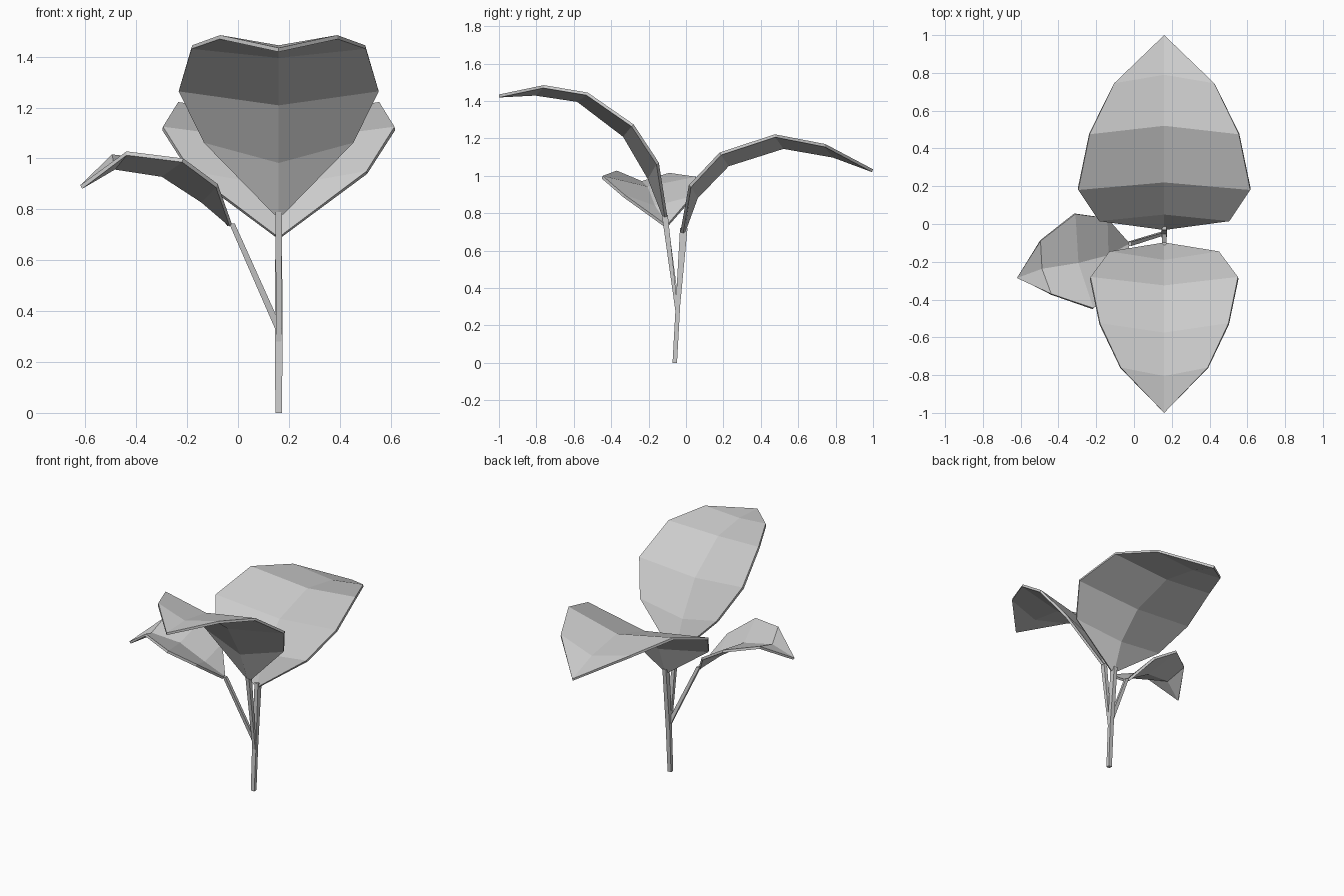
import bpy
import bmesh
from mathutils import Vector

cube = bpy.data.objects.get("Cube")
if cube:
    bpy.data.objects.remove(cube, do_unlink=True)

GREY = (0.6, 0.6, 0.6, 1.0)
mat = bpy.data.materials.new("pale grey")
mat.use_nodes = True
mat.diffuse_color = GREY
mat.node_tree.nodes["Principled BSDF"].inputs["Base Color"].default_value = GREY

CENTRE_X = 0.16
THICKNESS = 0.016


def finish(name, bm):
    mesh = bpy.data.meshes.new(name)
    bm.to_mesh(mesh)
    bm.free()
    mesh.materials.append(mat)
    obj = bpy.data.objects.new(name, mesh)
    bpy.context.collection.objects.link(obj)
    return obj


def leaf(name, rows, tip):
    """Folded leaf: rows of (edge, midrib, edge) points that close on a tip."""
    bm = bmesh.new()
    grid = [[bm.verts.new(p) for p in row] for row in rows]
    end = bm.verts.new(tip)
    for a, b in zip(grid, grid[1:]):
        for i in (0, 1):
            bm.faces.new((a[i], a[i + 1], b[i + 1], b[i]))
    for i in (0, 1):
        bm.faces.new((grid[-1][i], grid[-1][i + 1], end))
    bm.normal_update()
    if sum(f.normal.z * f.calc_area() for f in bm.faces) < 0:
        bmesh.ops.reverse_faces(bm, faces=bm.faces[:])
    obj = finish(name, bm)
    solid = obj.modifiers.new("thickness", 'SOLIDIFY')
    solid.thickness = THICKNESS
    solid.offset = -1


def straight_leaf(name, sections, tip):
    """Symmetric leaf; a section is half width, edge y, edge z, rib y, rib z."""
    rows = [[(CENTRE_X - w, ey, ez), (CENTRE_X, ry, rz), (CENTRE_X + w, ey, ez)]
            for w, ey, ez, ry, rz in sections]
    leaf(name, rows, (CENTRE_X, *tip))


def stem(name, path):
    """Four-sided tapered stalk; a path entry is centre, half x, half y."""
    bm = bmesh.new()
    rings = []
    for centre, hx, hy in path:
        rings.append([bm.verts.new(Vector(centre) + Vector((sx * hx, sy * hy, 0)))
                      for sx, sy in ((-1, -1), (1, -1), (1, 1), (-1, 1))])
    for a, b in zip(rings, rings[1:]):
        for i in range(4):
            j = (i + 1) % 4
            bm.faces.new((a[i], a[j], b[j], b[i]))
    bm.faces.new(rings[0][::-1])
    bm.faces.new(rings[-1])
    finish(name, bm)


# Large leaves at the front and back
straight_leaf("front_leaf", [
    (0.013, -0.1, 0.785, -0.11, 0.785),
    (0.29, -0.145, 1.07, -0.19, 0.99),
    (0.39, -0.28, 1.275, -0.325, 1.22),
    (0.34, -0.525, 1.445, -0.575, 1.41),
    (0.23, -0.76, 1.485, -0.805, 1.445),
], (-1.0, 1.435))

straight_leaf("back_leaf", [
    (0.013, -0.03, 0.70, -0.02, 0.70),
    (0.345, 0.015, 0.95, 0.05, 0.89),
    (0.455, 0.18, 1.125, 0.22, 1.065),
    (0.395, 0.475, 1.222, 0.52, 1.16),
    (0.265, 0.745, 1.17, 0.79, 1.113),
], (1.0, 1.035))

# Small leaf leaning out to the right
leaf("right_leaf", [
    [(-0.025, -0.115, 0.745), (-0.03, -0.107, 0.75), (-0.03, -0.095, 0.745)],
    [(-0.08, -0.33, 0.9), (-0.135, -0.165, 0.84), (-0.14, 0.03, 0.89)],
    [(-0.215, -0.445, 1.0), (-0.294, -0.206, 0.943), (-0.31, 0.053, 0.995)],
    [(-0.438, -0.37, 1.028), (-0.487, -0.237, 0.972), (-0.495, -0.09, 1.016)],
], (-0.62, -0.286, 0.895))

# Main stalk and its two branches
stem("main_stem", [
    ((CENTRE_X, -0.06, 0), 0.013, 0.012),
    ((CENTRE_X, -0.043, 0.31), 0.015, 0.012),
    ((CENTRE_X, -0.012, 0.72), 0.013, 0.02),
])
stem("front_stem", [
    ((CENTRE_X, -0.05, 0.28), 0.01, 0.007),
    ((CENTRE_X, -0.113, 0.79), 0.013, 0.016),
])
stem("right_stem", [
    ((CENTRE_X, -0.048, 0.33), 0.014, 0.008),
    ((-0.024, -0.105, 0.745), 0.011, 0.011),
])
